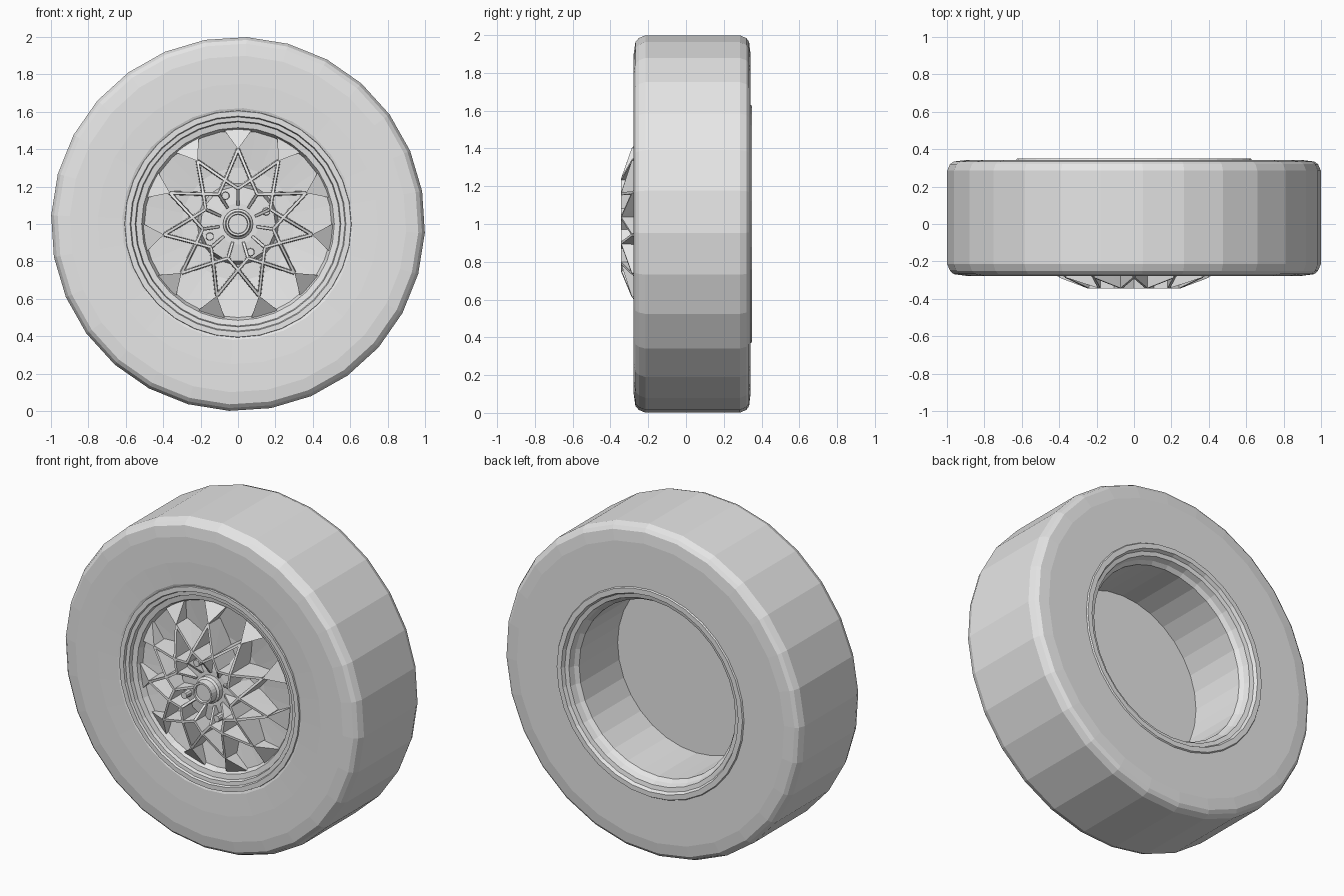
import bpy, bmesh, math
from mathutils import Vector, Matrix

cube = bpy.data.objects.get("Cube")
if cube:
    bpy.data.objects.remove(cube, do_unlink=True)

grey = bpy.data.materials.new("plain_grey")
grey.use_nodes = True
grey.diffuse_color = (0.8, 0.8, 0.8, 1)
grey.node_tree.nodes["Principled BSDF"].inputs["Base Color"].default_value = (0.8, 0.8, 0.8, 1)


def finish(name, bm):
    """Turn a bmesh built around the origin into a wheel part at axle height."""
    bmesh.ops.remove_doubles(bm, verts=bm.verts, dist=0.0005)
    bmesh.ops.recalc_face_normals(bm, faces=bm.faces)
    bmesh.ops.translate(bm, verts=bm.verts, vec=(0, 0, 1))
    mesh = bpy.data.meshes.new(name)
    bm.to_mesh(mesh)
    bm.free()
    mesh.materials.append(grey)
    obj = bpy.data.objects.new(name, mesh)
    bpy.context.collection.objects.link(obj)
    return obj


def lathe(name, profile, sides, turn=0.0, closed=False):
    """Spin a (radius, y) profile around the axle."""
    bm = bmesh.new()
    pts = [bm.verts.new((r, y, 0)) for r, y in profile]
    pairs = list(zip(pts, pts[1:])) + ([(pts[-1], pts[0])] if closed else [])
    edges = [bm.edges.new(p) for p in pairs]
    bmesh.ops.spin(bm, geom=pts + edges, cent=(0, 0, 0), axis=(0, 1, 0),
                   angle=math.tau, steps=sides, use_duplicate=False)
    bmesh.ops.rotate(bm, verts=bm.verts, matrix=Matrix.Rotation(turn, 3, 'Y'))
    return finish(name, bm)


def polar(angle, r, y):
    return Vector((r * math.cos(angle), y, r * math.sin(angle)))


def hull(bm, points):
    verts = [bm.verts.new(p) for p in points]
    bmesh.ops.convex_hull(bm, input=verts)


def rib(bm, a, b, width, floor):
    """Wedge-shaped rib between two crest points, standing on the dish."""
    side = (b - a).cross(Vector((0, 1, 0))).normalized() * width / 2
    pts = []
    for p in (a, b):
        base = Vector((p.x, floor, p.z))
        pts += [p + side, p - side, base + side * 1.6, base - side * 1.6]
    hull(bm, pts)


# Tyre with chamfered shoulders
lathe("tyre", [(0.59, -0.262), (0.62, -0.272), (0.75, -0.277), (0.9, -0.277),
               (0.965, -0.268), (0.985, -0.25), (1.0, -0.215), (1.0, 0.285),
               (0.985, 0.32), (0.965, 0.334), (0.9, 0.342), (0.63, 0.342),
               (0.59, 0.33)], 28, math.radians(2.7), True)

# Rim: front dish, stepped lips, rear barrel and rear face of the disc
lathe("rim", [(0, -0.17), (0.3, -0.17), (0.5, -0.2), (0.515, -0.235),
              (0.545, -0.24), (0.55, -0.262), (0.572, -0.264), (0.577, -0.277),
              (0.605, -0.277), (0.61, -0.25), (0.61, 0.33), (0.63, 0.342),
              (0.625, 0.35), (0.595, 0.35), (0.585, 0.33), (0.56, 0.325),
              (0.55, 0.29), (0.53, 0.27), (0.53, -0.1), (0, -0.1)], 32)

# Lattice of crossing ribs, with sloped webs where they meet the rim
count = 11
step = math.tau / count
bm = bmesh.new()
for k in range(count):
    mid = math.pi / 2 + k * step
    outer = polar(mid, 0.4, -0.287)
    for s in (-0.5, 0.5):
        node = polar(mid + s * step, 0.245, -0.345)
        rib(bm, outer, node, 0.014, -0.16)
        rib(bm, node, polar(mid, 0.19, -0.345), 0.014, -0.16)
    rib(bm, polar(mid, 0.19, -0.345), polar(mid, 0.1, -0.27), 0.014, -0.16)
    ends = [polar(mid + s * step, 0.51, -0.215) for s in (-0.26, 0.26)]
    web = [outer] + ends
    hull(bm, web + [Vector((p.x, -0.17, p.z)) for p in web])
finish("spoke_lattice", bm)

# Centre plate and hub cap
lathe("centre_plate", [(0, -0.26), (0.11, -0.26), (0.2, -0.25), (0.22, -0.16)], 22)
lathe("hub_cap", [(0, -0.33), (0.05, -0.33), (0.053, -0.343), (0.064, -0.343),
                  (0.068, -0.3), (0.08, -0.29), (0.08, -0.25)], 24)

# Four wheel bolts
bm = bmesh.new()
for k in range(4):
    centre = polar(math.radians(24) + k * math.pi / 2, 0.165, -0.27)
    place = Matrix.Translation(centre) @ Matrix.Rotation(math.pi / 2, 4, 'X')
    bmesh.ops.create_cone(bm, cap_ends=True, segments=10, radius1=0.023,
                          radius2=0.02, depth=0.07, matrix=place)
finish("wheel_bolts", bm)
